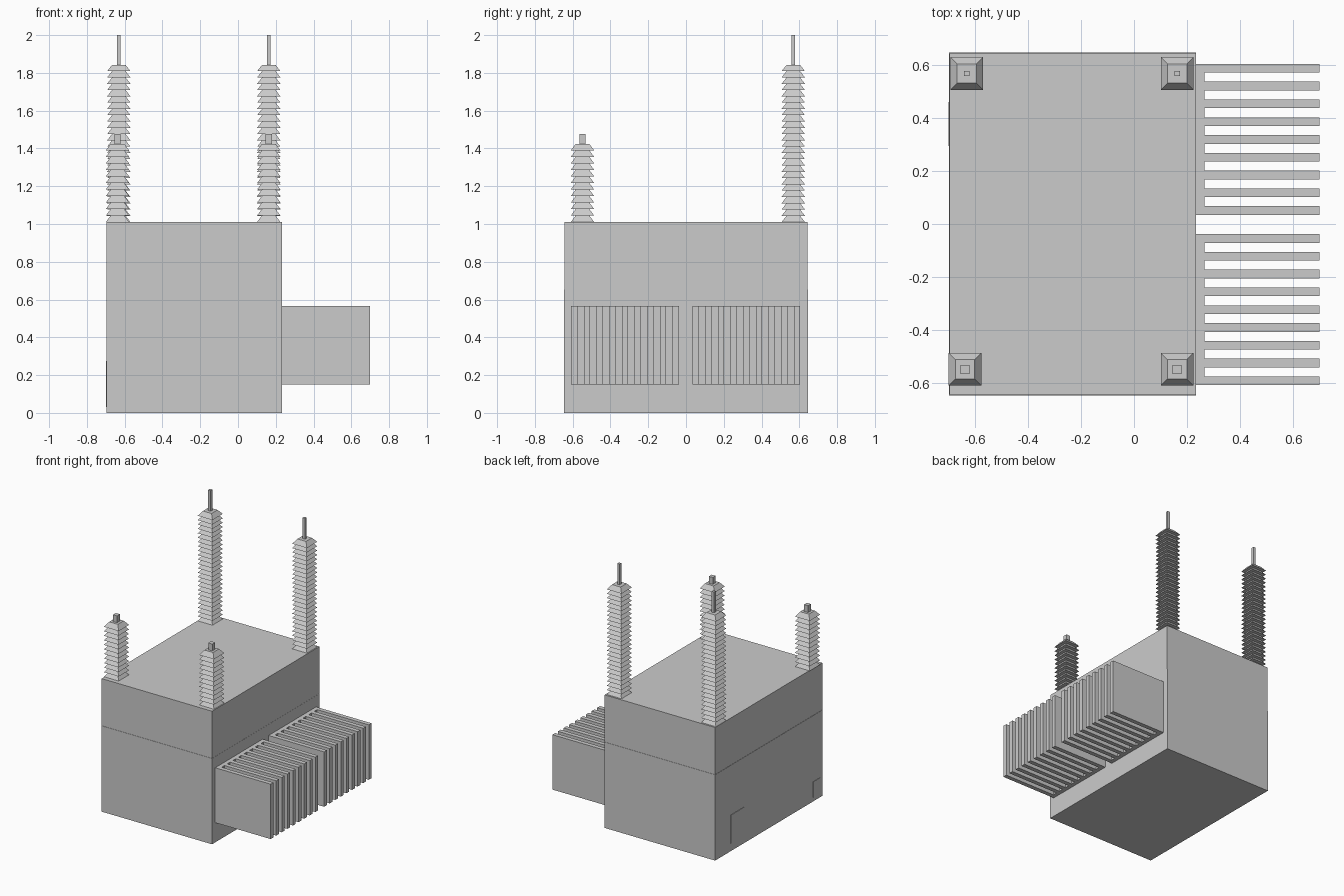
import bpy, bmesh

if "Cube" in bpy.data.objects:
    bpy.data.objects.remove(bpy.data.objects["Cube"])

grey = bpy.data.materials.new("plain grey")
grey.diffuse_color = (0.6, 0.6, 0.6, 1)
grey.use_nodes = True
grey.node_tree.nodes["Principled BSDF"].inputs["Base Color"].default_value = grey.diffuse_color


def make(name, bm):
    bmesh.ops.recalc_face_normals(bm, faces=bm.faces)
    me = bpy.data.meshes.new(name)
    bm.to_mesh(me)
    bm.free()
    me.materials.append(grey)
    ob = bpy.data.objects.new(name, me)
    bpy.context.collection.objects.link(ob)
    return ob


def add_box(bm, x0, x1, y0, y1, z0, z1):
    vs = bmesh.ops.create_cube(bm, size=1)["verts"]
    for v in vs:
        v.co = (x1 if v.co.x > 0 else x0,
                y1 if v.co.y > 0 else y0,
                z1 if v.co.z > 0 else z0)


def box(name, *dims):
    bm = bmesh.new()
    add_box(bm, *dims)
    return make(name, bm)


# Tank: lower part a hair wider than the upper part, giving the seam
box("tank_lower", -0.697, 0.234, -0.646, 0.646, 0, 0.652)
box("tank_upper", -0.695, 0.233, -0.644, 0.644, 0.652, 1.01)

# Thin plates on the left side
box("side_plate_large", -0.700, -0.695, 0.295, 0.46, 0.06, 0.275)
box("side_plate_small", -0.700, -0.695, -0.61, -0.53, 0.03, 0.15)


# Bushings: square skirts stacked in a sawtooth profile, with a terminal on top
def bushing(name, x, y, top, sheds, rod, tip):
    bm = bmesh.new()
    base, wide, narrow = 1.01, 0.062, 0.036
    step = (top - base) / sheds
    rings = []
    for i in range(sheds):
        for r, z in ((wide, base + i * step), (narrow, base + (i + 1) * step)):
            rings.append([bm.verts.new((x + sx * r, y + sy * r, z))
                          for sx, sy in ((-1, -1), (1, -1), (1, 1), (-1, 1))])
    for a, b in zip(rings, rings[1:]):
        for k in range(4):
            bm.faces.new((a[k], a[(k + 1) % 4], b[(k + 1) % 4], b[k]))
    bm.faces.new(rings[0][::-1])
    bm.faces.new(rings[-1])
    make(name, bm)
    box(name + "_terminal", x - rod, x + rod, y - rod, y + rod, top - 0.01, tip)


for side, x_tall, x_short in (("left", -0.631, -0.638), ("right", 0.163, 0.163)):
    bushing("tall_bushing_" + side, x_tall, 0.568, 1.842, 25, 0.010, 2.0)
    bushing("short_bushing_" + side, x_short, -0.548, 1.424, 12, 0.017, 1.476)

# Radiators: a header plate and nine fins, one bank each side of the middle
for name, y0, y1 in (("front_radiator", -0.608, -0.038), ("back_radiator", 0.034, 0.604)):
    bm = bmesh.new()
    z0, z1, t = 0.15, 0.567, 0.033
    add_box(bm, 0.225, 0.265, y0, y1, z0, z1)
    for i in range(9):
        y = y0 + i * (y1 - y0 - t) / 8
        add_box(bm, 0.26, 0.70, y, y + t, z0, z1)
    make(name, bm)
